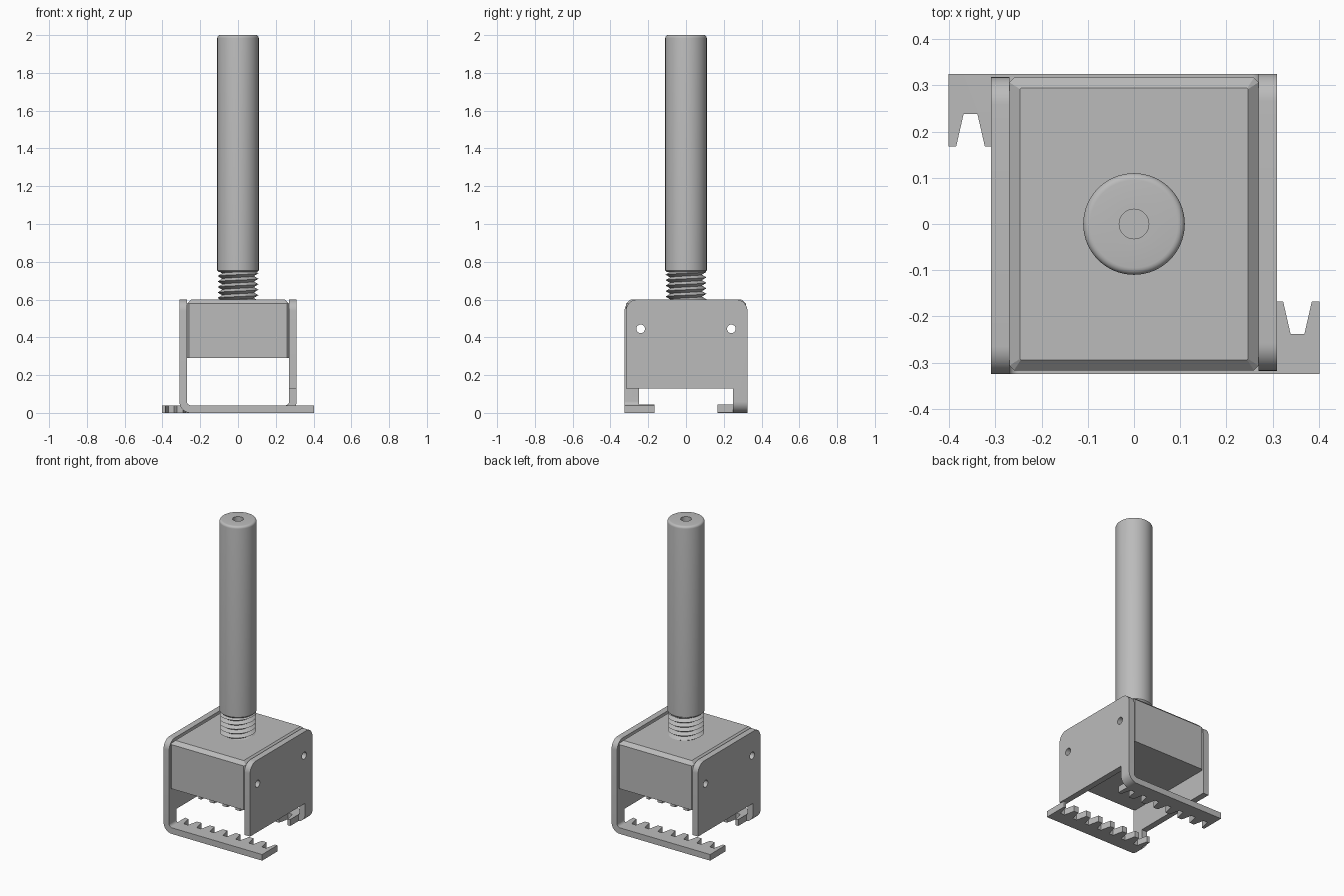
import bpy, bmesh, math
from mathutils import Matrix, Vector

if "Cube" in bpy.data.objects:
    bpy.data.objects.remove(bpy.data.objects["Cube"], do_unlink=True)

grey = bpy.data.materials.new("plain_grey")
grey.use_nodes = True
grey.diffuse_color = (0.5, 0.5, 0.5, 1)
grey.node_tree.nodes["Principled BSDF"].inputs["Base Color"].default_value = (0.5, 0.5, 0.5, 1)


def make(name, bm):
    bmesh.ops.recalc_face_normals(bm, faces=bm.faces)
    mesh = bpy.data.meshes.new(name)
    bm.to_mesh(mesh)
    bm.free()
    mesh.materials.append(grey)
    obj = bpy.data.objects.new(name, mesh)
    bpy.context.collection.objects.link(obj)
    return obj


def extrude(bm, points, axis, lo, hi):
    """Prism from a 2D outline, drawn in the two other axes."""
    def place(p, d):
        c = list(p)
        c.insert(axis, d)
        return bm.verts.new(c)
    a = [place(p, lo) for p in points]
    b = [place(p, hi) for p in points]
    bm.faces.new(a)
    bm.faces.new(b)
    for i in range(len(a)):
        j = (i + 1) % len(a)
        bm.faces.new((a[i], a[j], b[j], b[i]))


def arc(cx, cy, r, start, end, n=10):
    angles = [math.radians(start + (end - start) * i / n) for i in range(n + 1)]
    return [(cx + r * math.cos(t), cy + r * math.sin(t)) for t in angles]


def prism(name, points, axis, lo, hi):
    bm = bmesh.new()
    extrude(bm, points, axis, lo, hi)
    return make(name, bm)


def boolean(obj, cutter, operation="DIFFERENCE"):
    mod = obj.modifiers.new("cut", "BOOLEAN")
    mod.object = cutter
    mod.operation = operation
    mod.solver = "EXACT"
    cutter.hide_render = True
    cutter.hide_viewport = True


def apply(obj):
    """Bake the modifiers into the mesh."""
    deps = bpy.context.evaluated_depsgraph_get()
    obj.data = bpy.data.meshes.new_from_object(obj.evaluated_get(deps))
    obj.modifiers.clear()


def smooth(obj, angle=30):
    bpy.ops.object.select_all(action="DESELECT")
    obj.select_set(True)
    bpy.context.view_layer.objects.active = obj
    bpy.ops.object.shade_smooth_by_angle(angle=math.radians(angle))


# Cutters: pin holes through both plates and the block
bm = bmesh.new()
for y in (-0.24, 0.24):
    extrude(bm, arc(y, 0.445, 0.023, 0, 345, 23), 0, -0.6, 0.6)
pin_holes = make("pin_hole_cutter", bm)

# Cutter: gaps between the teeth
PITCH = 0.094
bm = bmesh.new()
for i in range(7):
    x = 0.354 - PITCH * i
    gap = [(x - 0.034, -0.155), (x - 0.015, -0.238), (x + 0.015, -0.238), (x + 0.034, -0.155)]
    extrude(bm, gap, 2, -0.1, 0.1)
# trims the teeth away from the bend
extrude(bm, [(-0.4, -0.25), (-0.262, -0.25), (-0.262, -0.1), (-0.4, -0.1)], 2, -0.1, 0.1)
tooth_gaps = make("tooth_gap_cutter", bm)

# Bracket: bent sheet section, trimmed by the side outline
T, X0 = 0.04, -0.31
section = ([(0.402, 0), (0.402, T), (-0.25, T)] + arc(-0.25, T + 0.02, 0.02, 270, 180)[1:]
           + [(X0 + T, 0.7), (X0, 0.7)] + arc(-0.25, 0.06, 0.06, 180, 270))
bracket = prism("left_bracket", section, 1, -0.5, 0.5)
outline = ([(-0.325, -0.1), (-0.168, -0.1), (-0.168, 0.045), (-0.25, 0.045), (-0.25, 0.13), (0.318, 0.13)]
           + arc(0.258, 0.54, 0.06, 0, 90) + arc(-0.265, 0.54, 0.06, 90, 180))
side_outline = prism("side_outline_cutter", outline, 0, -0.6, 0.6)
boolean(bracket, side_outline, "INTERSECT")
boolean(bracket, tooth_gaps)
boolean(bracket, pin_holes)

# Block: straight sides, small corner cuts and a chamfered top
def cut_rect(bm, hx, hy, c, z):
    pts = [(hx, -hy + c), (hx, hy - c), (hx - c, hy), (-hx + c, hy),
           (-hx, hy - c), (-hx, -hy + c), (-hx + c, -hy), (hx - c, -hy)]
    return [bm.verts.new((x, y, z)) for x, y in pts]


bm = bmesh.new()
rows = [cut_rect(bm, 0.27, 0.317, 0.01, 0.29), cut_rect(bm, 0.27, 0.317, 0.01, 0.578),
        cut_rect(bm, 0.247, 0.294, 0.002, 0.6)]
bm.faces.new(rows[0])
bm.faces.new(rows[-1])
for a, b in zip(rows, rows[1:]):
    for i in range(8):
        bm.faces.new((a[i], a[i - 1], b[i - 1], b[i]))
block = make("block", bm)
boolean(block, pin_holes)

bpy.context.view_layer.update()
for obj in (bracket, block):
    apply(obj)
for cutter in (pin_holes, tooth_gaps, side_outline):
    bpy.data.objects.remove(cutter, do_unlink=True)
smooth(bracket)

# The second bracket is the first turned half way round
other = bracket.copy()
other.name = "right_bracket"
other.rotation_euler.z = math.pi
bpy.context.collection.objects.link(other)

# Handle: turned profile with a blind hole in the top
R = 0.11
profile = ([(0, 0.745), (R - 0.01, 0.745), (R, 0.755)] + arc(R - 0.015, 1.985, 0.015, 0, 90, 5)
           + [(0.032, 2.0), (0.032, 1.85), (0, 1.85)])
bm = bmesh.new()
verts = [bm.verts.new((r, 0, z)) for r, z in profile]
edges = [bm.edges.new(pair) for pair in zip(verts, verts[1:])]
bmesh.ops.spin(bm, geom=verts + edges, cent=(0, 0, 0), axis=(0, 0, 1),
               angle=math.tau, steps=64, use_merge=False)
bmesh.ops.remove_doubles(bm, verts=bm.verts, dist=0.0001)
handle = make("handle", bm)
smooth(handle, 35)

# Screw thread: a helix of sharp crests and roots
N, TURNS, LEAD = 48, 7, 0.029
bm = bmesh.new()
crest, root = [], []
for k in range(N * TURNS + 1):
    t = math.tau * k / N
    z = 0.565 + LEAD * k / N
    for strip, r, dz in ((crest, 0.108, 0), (root, 0.084, LEAD / 2)):
        strip.append(bm.verts.new((r * math.cos(t), r * math.sin(t), z + dz)))
for k in range(N * TURNS):
    bm.faces.new((crest[k], crest[k + 1], root[k + 1], root[k]))
    if k + N + 1 < len(crest):
        bm.faces.new((root[k], root[k + 1], crest[k + N + 1], crest[k + N]))
thread = make("screw_thread", bm)
smooth(thread)
